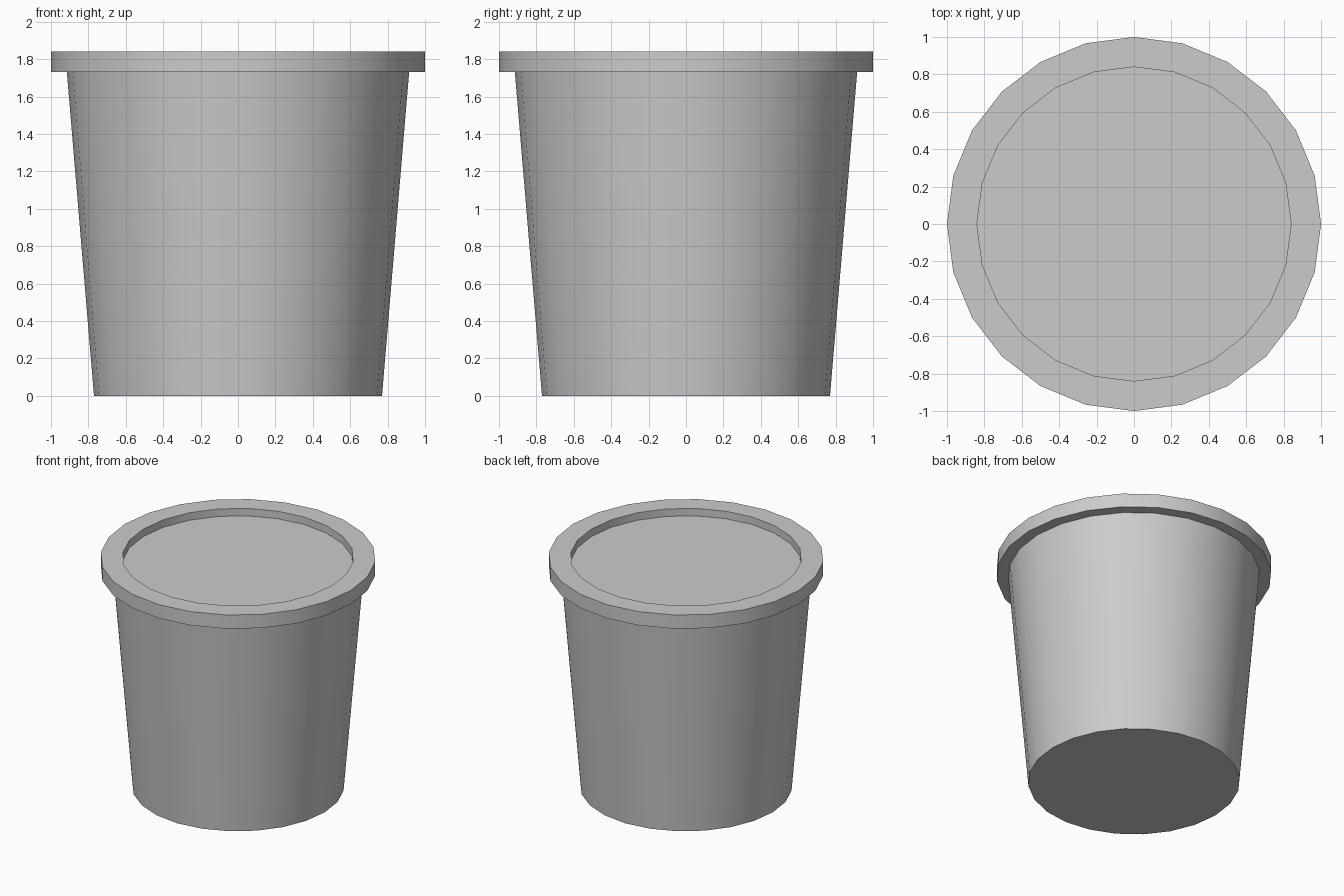
import bpy, bmesh, math

if "Cube" in bpy.data.objects:
    bpy.data.objects.remove(bpy.data.objects["Cube"])

SIDES = 24

def lathe(name, profile, cap_first=False, cap_last=False):
    """Revolve an (r, z) profile around z, optionally closing its ends."""
    bm = bmesh.new()
    rings = []
    for r, z in profile:
        rings.append([bm.verts.new((r * math.cos(2 * math.pi * i / SIDES),
                                    r * math.sin(2 * math.pi * i / SIDES), z))
                      for i in range(SIDES)])
    for a, b in zip(rings, rings[1:]):
        for i in range(SIDES):
            j = (i + 1) % SIDES
            bm.faces.new((a[i], a[j], b[j], b[i]))
    if cap_first:
        bm.faces.new(rings[0][::-1])
    if cap_last:
        bm.faces.new(rings[-1])
    mesh = bpy.data.meshes.new(name)
    bm.to_mesh(mesh)
    bm.free()
    obj = bpy.data.objects.new(name, mesh)
    bpy.context.collection.objects.link(obj)
    bpy.ops.object.select_all(action='DESELECT')
    obj.select_set(True)
    bpy.context.view_layer.objects.active = obj
    bpy.ops.object.shade_smooth_by_angle(angle=math.radians(30))
    return obj

# Tapered tub with closed bottom
lathe("tub", [(0.77, 0), (0.915, 1.73)], cap_first=True)

# Lid: underside lip, outer rim, flat top ring, recessed centre panel
lathe("lid", [(0.915, 1.73), (1.0, 1.73), (1.0, 1.84), (0.84, 1.84), (0.84, 1.78)],
      cap_last=True)
